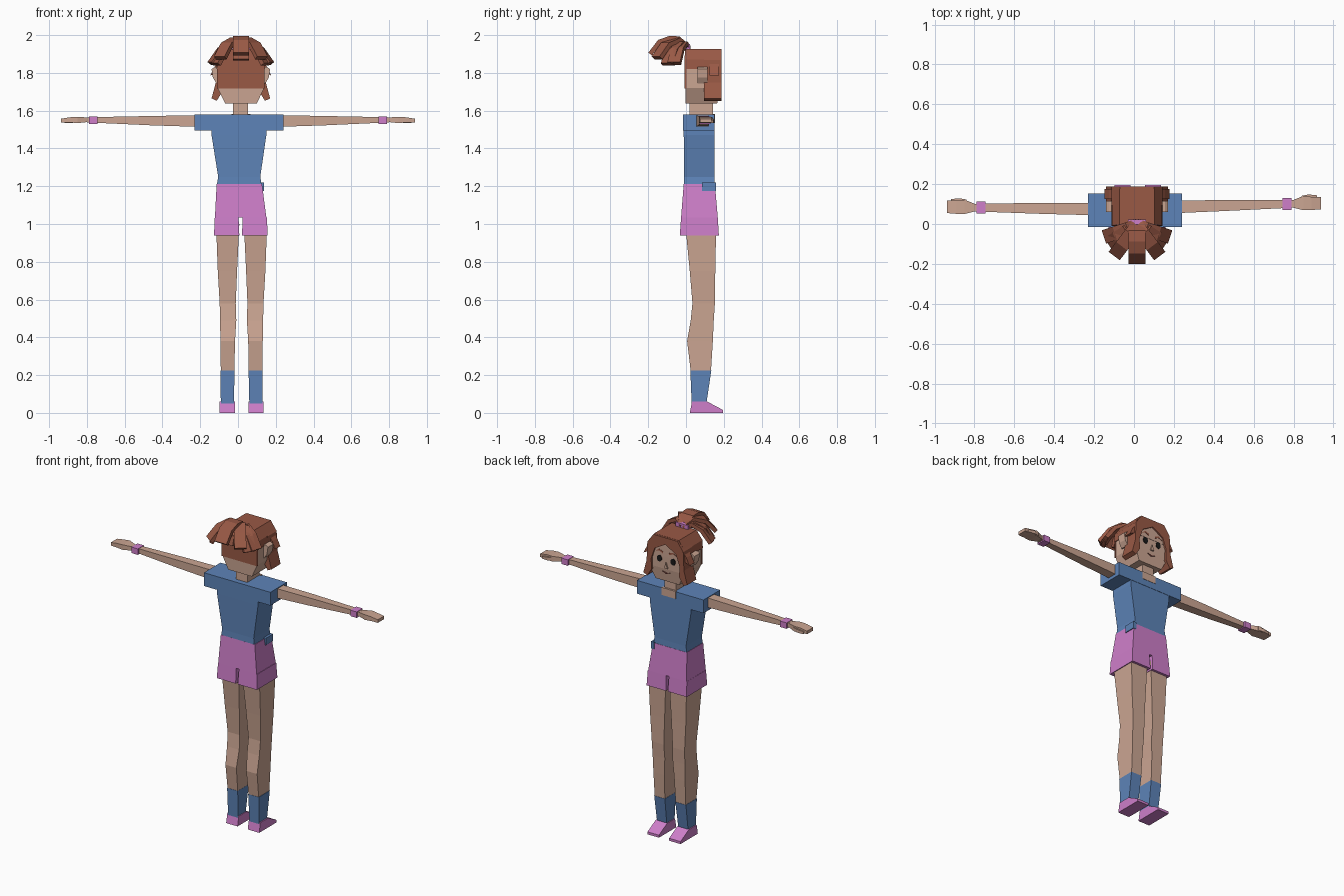
import bpy, bmesh, math
from mathutils import Vector

CX = 0.015  # body centre line


def material(name, rgb):
    m = bpy.data.materials.new(name)
    m.diffuse_color = (*rgb, 1)
    return m


SKIN = material("skin", (0.60, 0.38, 0.29))
BLUE = material("blue_cloth", (0.11, 0.23, 0.48))
PINK = material("pink_cloth", (0.62, 0.21, 0.59))
HAIR = material("hair_brown", (0.32, 0.10, 0.06))
BLACK = material("black", (0.01, 0.01, 0.01))
LIP = material("lip", (0.30, 0.10, 0.08))


def loft(name, rings, mat):
    """Closed solid through a list of rings with equal point counts."""
    bm = bmesh.new()
    vs = [[bm.verts.new(p) for p in r] for r in rings]
    n = len(vs[0])
    for a, b in zip(vs, vs[1:]):
        for i in range(n):
            j = (i + 1) % n
            bm.faces.new((a[i], a[j], b[j], b[i]))
    bm.faces.new(vs[0][::-1])
    bm.faces.new(vs[-1])
    bmesh.ops.recalc_face_normals(bm, faces=bm.faces)
    me = bpy.data.meshes.new(name)
    bm.to_mesh(me)
    bm.free()
    me.materials.append(mat)
    ob = bpy.data.objects.new(name, me)
    bpy.context.collection.objects.link(ob)
    return ob


def tower(name, rows, mat):
    """Rectangular sections stacked in z: (z, x0, x1, y0, y1)."""
    return loft(name, [[(a, c, z), (b, c, z), (b, d, z), (a, d, z)] for z, a, b, c, d in rows], mat)


def box(name, x0, x1, y0, y1, z0, z1, mat):
    return tower(name, [(z0, x0, x1, y0, y1), (z1, x0, x1, y0, y1)], mat)


def plate(name, outline, y0, y1, mat):
    """Outline in x,z extruded along y."""
    return loft(name, [[(x, y, z) for x, z in outline] for y in (y0, y1)], mat)


def strand(name, angle, path, width):
    """Flat curved lock; path is (reach, z) in the vertical plane at this angle."""
    d = Vector((math.sin(angle), -math.cos(angle), 0))
    s = Vector((math.cos(angle), math.sin(angle), 0))
    pts = [Vector((CX, -0.01, z)) + d * r for r, z in path]
    rings = []
    for i, p in enumerate(pts):
        t = (pts[min(i + 1, len(pts) - 1)] - pts[max(i - 1, 0)]).normalized()
        n = s.cross(t) * 0.012
        w = s * width / 2
        rings.append([p - w - n, p + w - n, p + w + n, p - w + n])
    loft(name, rings, HAIR)


# Shirt with boxy sleeves
tower("shirt_body", [(1.205, -0.112, 0.125, -0.012, 0.152), (1.25, -0.105, 0.118, -0.01, 0.15),
                     (1.47, -0.14, 0.15, -0.012, 0.15), (1.56, -0.14, 0.15, -0.012, 0.15)], BLUE)
box("shirt_sleeves", -0.23, 0.24, -0.016, 0.152, 1.495, 1.58, BLUE)
box("shirt_neckline", CX - 0.05, CX + 0.05, 0.14, 0.154, 1.535, 1.583, SKIN)
box("shirt_tail", 0.115, 0.137, 0.085, 0.158, 1.175, 1.22, BLUE)

# Shorts
tower("shorts_hips", [(1.035, -0.122, 0.15, -0.026, 0.168), (1.213, -0.113, 0.127, -0.012, 0.153)], PINK)
for side, x0, x1 in (("left", -0.127, 0.007), ("right", 0.021, 0.157)):
    tower(f"shorts_{side}_cuff", [(0.94, x0, x1, -0.033, 0.174), (1.035, x0 + 0.004, x1 - 0.004, -0.026, 0.168)], PINK)

# Legs, socks and shoes
for side, s in (("left", -1), ("right", 1)):
    X = lambda inner, outer: sorted((0.019 + s * inner, 0.019 + s * outer))
    tower(f"{side}_leg", [(0.22, *X(0.038, 0.11), 0.025, 0.132), (0.38, *X(0.035, 0.112), 0.006, 0.142),
                          (0.49, *X(0.028, 0.114), 0.025, 0.147), (0.58, *X(0.031, 0.116), 0.034, 0.153),
                          (0.75, *X(0.024, 0.126), 0.02, 0.155), (1.0, *X(0.012, 0.135), -0.004, 0.16)], SKIN)
    tower(f"{side}_sock", [(0.05, *X(0.041, 0.11), 0.03, 0.108), (0.225, *X(0.037, 0.112), 0.023, 0.134)], BLUE)
    a, b = X(0.036, 0.117)
    prof = [(0.02, 0), (0.195, 0), (0.195, 0.016), (0.112, 0.06), (0.032, 0.06)]
    loft(f"{side}_shoe", [[(x, y, z) for y, z in prof] for x in (a, b)], PINK)

# Arms, wristbands and hands
for side, s, y0, y1 in (("left", -1, 0.075, 0.082), ("right", 1, 0.085, 0.101)):
    def across(name, rows, mat):
        """Sections along the arm: (x, y centre, half y, z0, z1)."""
        loft(name, [[(s * x, y - h, a), (s * x, y + h, a), (s * x, y + h, b), (s * x, y - h, b)]
                    for x, y, h, a, b in rows], mat)
    across(f"{side}_arm", [(0.2, y0, 0.031, 1.514, 1.576), (0.45, (y0 + y1) / 2, 0.028, 1.522, 1.572),
                           (0.8, y1, 0.019, 1.538, 1.565)], SKIN)
    across(f"{side}_wristband", [(0.745, y1, 0.03, 1.53, 1.568), (0.79, y1, 0.03, 1.53, 1.568)], PINK)
    across(f"{side}_hand", [(0.795, y1, 0.018, 1.54, 1.564), (0.85, y1 + 0.004, 0.036, 1.534, 1.567),
                            (0.89, y1 + 0.002, 0.033, 1.538, 1.565), (0.938, y1 + 0.004, 0.031, 1.537, 1.557)], SKIN)
    across(f"{side}_thumb", [(0.84, y1 + 0.03, 0.01, 1.538, 1.56), (0.875, y1 + 0.038, 0.009, 1.536, 1.556),
                             (0.918, y1 + 0.036, 0.007, 1.535, 1.55)], SKIN)

# Head and neck
box("neck", CX - 0.042, CX + 0.038, 0.018, 0.142, 1.56, 1.66, SKIN)
tower("head", [(1.638, -0.068, 0.1, -0.002, 0.165), (1.72, -0.108, 0.138, -0.004, 0.176),
               (1.84, -0.108, 0.138, -0.004, 0.178), (1.90, -0.08, 0.11, 0.01, 0.178)], SKIN)
for side, s in (("left", -1), ("right", 1)):
    tower(f"{side}_ear", [(z, *sorted((CX + s * 0.11, CX + s * w)), 0.06, 0.115)
                          for z, w in ((1.745, 0.13), (1.775, 0.148), (1.82, 0.155), (1.83, 0.14))], SKIN)

# Face details
for side, s in (("left", -1), ("right", 1)):
    ex = CX + s * 0.048
    ring = [(ex + 0.017 * math.cos(k * math.pi / 6), 1.78 + 0.021 * math.sin(k * math.pi / 6)) for k in range(12)]
    plate(f"{side}_eye", ring, 0.17, 0.181, BLACK)
    plate(f"{side}_brow", [(CX + s * x, z) for x, z in
                           ((0.022, 1.818), (0.05, 1.83), (0.078, 1.82), (0.05, 1.84), (0.022, 1.83))], 0.17, 0.181, HAIR)
plate("nose", [(CX - 0.012, 1.728), (CX + 0.012, 1.728), (CX, 1.765)], 0.17, 0.185, SKIN)
plate("mouth", [(CX - 0.028, 1.703), (CX, 1.69), (CX + 0.028, 1.703), (CX, 1.697)], 0.16, 0.179, LIP)

# Hair cap, back panel and parted front locks
tower("hair_cap", [(1.82, -0.113, 0.143, -0.009, 0.17), (1.87, -0.11, 0.14, -0.009, 0.172),
                   (1.927, -0.072, 0.102, -0.003, 0.175)], HAIR)
box("hair_back", -0.11, 0.14, -0.009, 0.002, 1.717, 1.84, HAIR)
plate("forehead", [(CX + x, z) for x, z in
                   ((-0.11, 1.80), (0.11, 1.80), (0.09, 1.84), (0.0, 1.89), (-0.09, 1.84))], 0.16, 0.179, SKIN)
half = [(0, 1.926), (0.085, 1.926), (0.127, 1.868), (0.132, 1.75), (0.155, 1.665), (0.128, 1.652),
        (0.098, 1.70), (0.1, 1.77), (0.075, 1.84), (0, 1.882)]
for side, s in (("left", -1), ("right", 1)):
    plate(f"{side}_front_lock", [(CX + s * x, z) for x, z in half], 0.095, 0.188, HAIR)
    plate(f"{side}_side_wisp", [(CX + s * x, z) for x, z in
                                ((0.11, 1.87), (0.14, 1.83), (0.162, 1.785), (0.13, 1.80), (0.11, 1.82))], 0.125, 0.175, HAIR)

# Ponytail and its band
box("hair_band", CX - 0.045, CX + 0.045, -0.012, 0.022, 1.92, 1.952, PINK)
strand("ponytail_middle", 0, [(-0.01, 1.93), (0.03, 1.983), (0.075, 1.984), (0.13, 1.965), (0.18, 1.9)], 0.085)
strand("ponytail_under", 0, [(0, 1.93), (0.05, 1.955), (0.1, 1.925), (0.115, 1.87)], 0.085)
for side, s in (("left", -1), ("right", 1)):
    strand(f"ponytail_{side}_inner", s * 0.65, [(0, 1.94), (0.05, 1.975), (0.12, 1.95), (0.18, 1.88)], 0.07)
    strand(f"ponytail_{side}_middle", s * 1.0, [(0, 1.93), (0.06, 1.955), (0.115, 1.92), (0.16, 1.845)], 0.075)
    strand(f"ponytail_{side}_outer", s * 1.25, [(0, 1.93), (0.05, 1.955), (0.11, 1.925), (0.165, 1.85)], 0.07)
